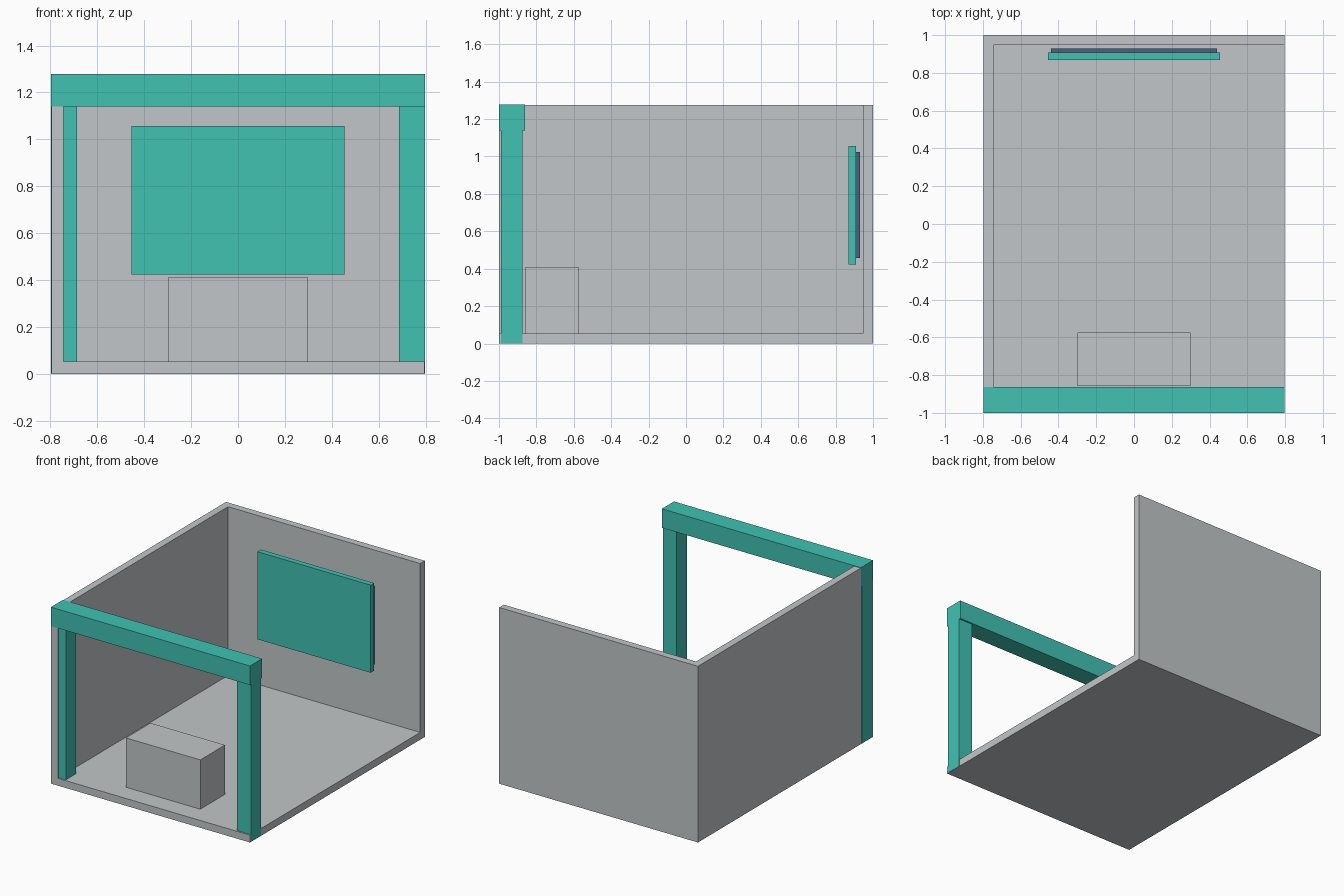
import bpy
import bmesh

default = bpy.data.objects.get("Cube")
if default:
    bpy.data.objects.remove(default, do_unlink=True)


def material(name, r, g, b):
    m = bpy.data.materials.new(name)
    m.use_nodes = True
    m.diffuse_color = (r, g, b, 1)
    m.node_tree.nodes["Principled BSDF"].inputs["Base Color"].default_value = (r, g, b, 1)
    return m


grey = material("light_grey", 0.54, 0.565, 0.58)
teal = material("teal", 0.052, 0.54, 0.45)
slate = material("slate_blue", 0.07, 0.12, 0.20)


def add_object(name, bm, mat):
    mesh = bpy.data.meshes.new(name)
    bm.to_mesh(mesh)
    bm.free()
    mesh.materials.append(mat)
    obj = bpy.data.objects.new(name, mesh)
    bpy.context.collection.objects.link(obj)
    return obj


def box(name, x, y, z, mat):
    """Box from (min, max) ranges along each axis."""
    bm = bmesh.new()
    bmesh.ops.create_cube(bm, size=1)
    for v in bm.verts:
        for i, (low, high) in enumerate((x, y, z)):
            v.co[i] = high if v.co[i] > 0 else low
    return add_object(name, bm, mat)


W, D, H = 0.796, 1.0, 1.275      # half width, half depth, wall height
T = 0.053                        # shell thickness
E = 0.001                        # keeps flush faces apart

# Floor, side wall and back wall: three joined faces thickened inwards
bm = bmesh.new()
corner, right_back, right_front, left_front, front_top, corner_top, back_top = [
    bm.verts.new(co) for co in (
        (-W, D, 0), (W, D, 0), (W, -D, 0), (-W, -D, 0),
        (-W, -D, H), (-W, D, H), (W, D, H))]
bm.faces.new((corner, right_back, right_front, left_front))
bm.faces.new((left_front, front_top, corner_top, corner))
bm.faces.new((corner, corner_top, back_top, right_back))
shell = add_object("room_shell", bm, grey)
solid = shell.modifiers.new("thickness", 'SOLIDIFY')
solid.thickness = T
solid.offset = -1
solid.use_even_offset = True

# Entrance frame: two posts and a beam
for name, side in (("left_post", 1), ("right_post", -1)):
    xs = sorted((side * 0.686, side * (W + E)))
    box(name, xs, (-0.99, -0.873), (E, 1.14), teal)
box("top_beam", (-W - E, W + E), (-D - E, -0.862), (1.14, 1.278), teal)

# Counter block behind the entrance
box("counter", (-0.298, 0.298), (-0.857, -0.575), (T - E, 0.41), grey)

# Wall panel with its backing
box("wall_panel", (-0.454, 0.454), (0.869, 0.909), (0.423, 1.057), teal)
box("panel_backing", (-0.44, 0.44), (0.909, 0.93), (0.456, 1.025), slate)
